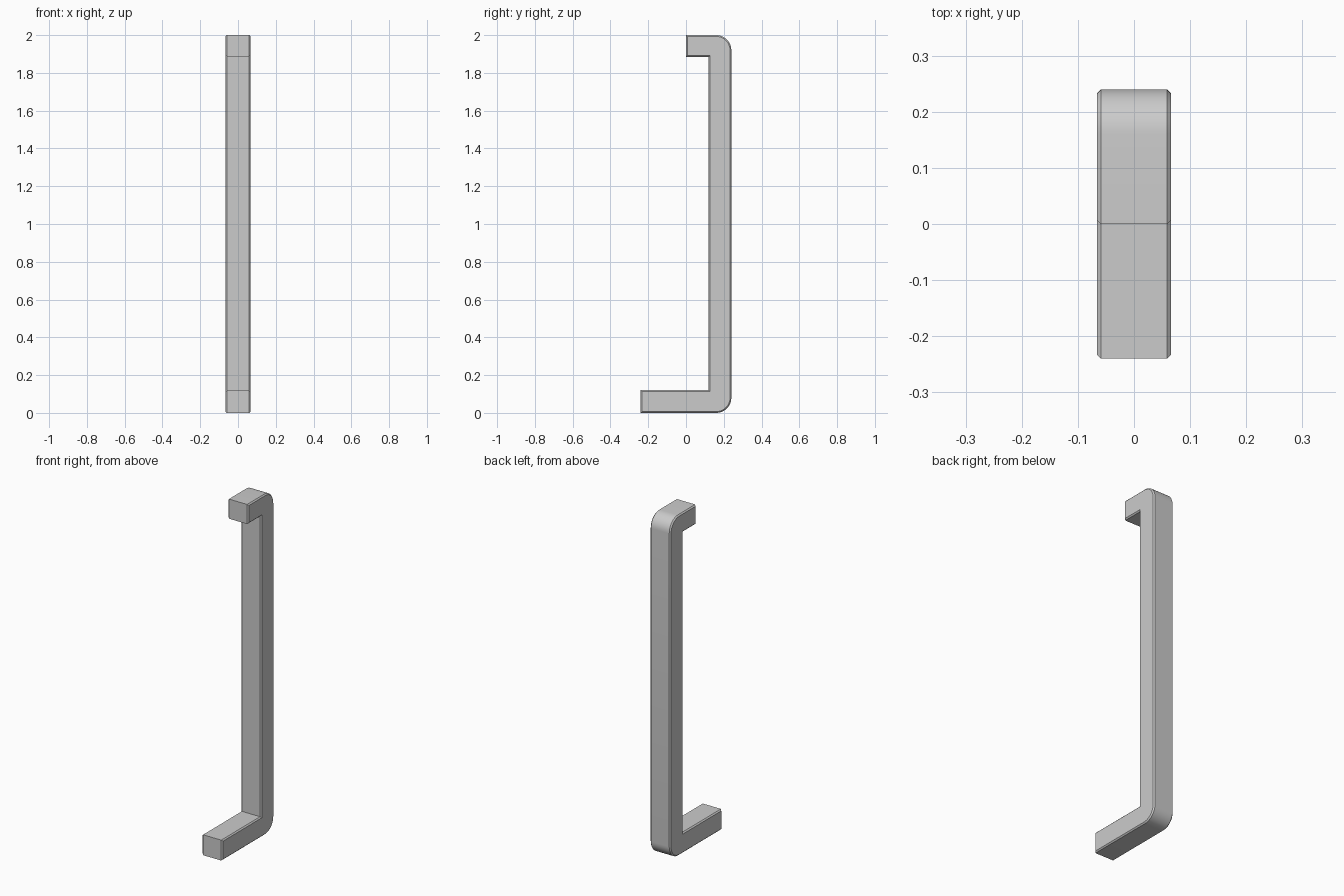
import bpy, bmesh
from math import sin, cos, pi

if "Cube" in bpy.data.objects:
    bpy.data.objects.remove(bpy.data.objects["Cube"])

HALF_W, BEVEL, R, SEG = 0.066, 0.007, 0.08, 10


def corner(cy, cz, start):
    """Quarter-circle points around an outer corner."""
    return [(cy + R * cos(start + pi / 2 * i / SEG), cz + R * sin(start + pi / 2 * i / SEG))
            for i in range(SEG + 1)]


# side outline (y, z): long lower arm, upright, short upper arm
outline = [(-0.24, 0.0)]
outline += corner(0.24 - R, R, -pi / 2)
outline += corner(0.24 - R, 2.0 - R, 0)
outline += [(0.0, 2.0), (0.0, 1.885), (0.12, 1.885), (0.12, 0.12), (-0.24, 0.12)]

# extrude the outline across the width
bm = bmesh.new()
face = bm.faces.new([bm.verts.new((-HALF_W, y, z)) for y, z in outline])
ext = bmesh.ops.extrude_face_region(bm, geom=[face])
bmesh.ops.translate(bm, vec=(2 * HALF_W, 0, 0),
                    verts=[g for g in ext["geom"] if isinstance(g, bmesh.types.BMVert)])
bmesh.ops.recalc_face_normals(bm, faces=bm.faces[:])

# chamfer the rims of both side faces
rims = [e for e in bm.edges if abs(e.verts[0].co.x - e.verts[1].co.x) < 1e-5]
bmesh.ops.bevel(bm, geom=rims, offset=BEVEL, segments=1, affect='EDGES', clamp_overlap=True)
bmesh.ops.recalc_face_normals(bm, faces=bm.faces[:])

mesh = bpy.data.meshes.new("bar_handle")
bm.to_mesh(mesh)
bm.free()
handle = bpy.data.objects.new("bar_handle", mesh)
bpy.context.collection.objects.link(handle)
bpy.context.view_layer.objects.active = handle
handle.select_set(True)
bpy.ops.object.shade_smooth_by_angle()
